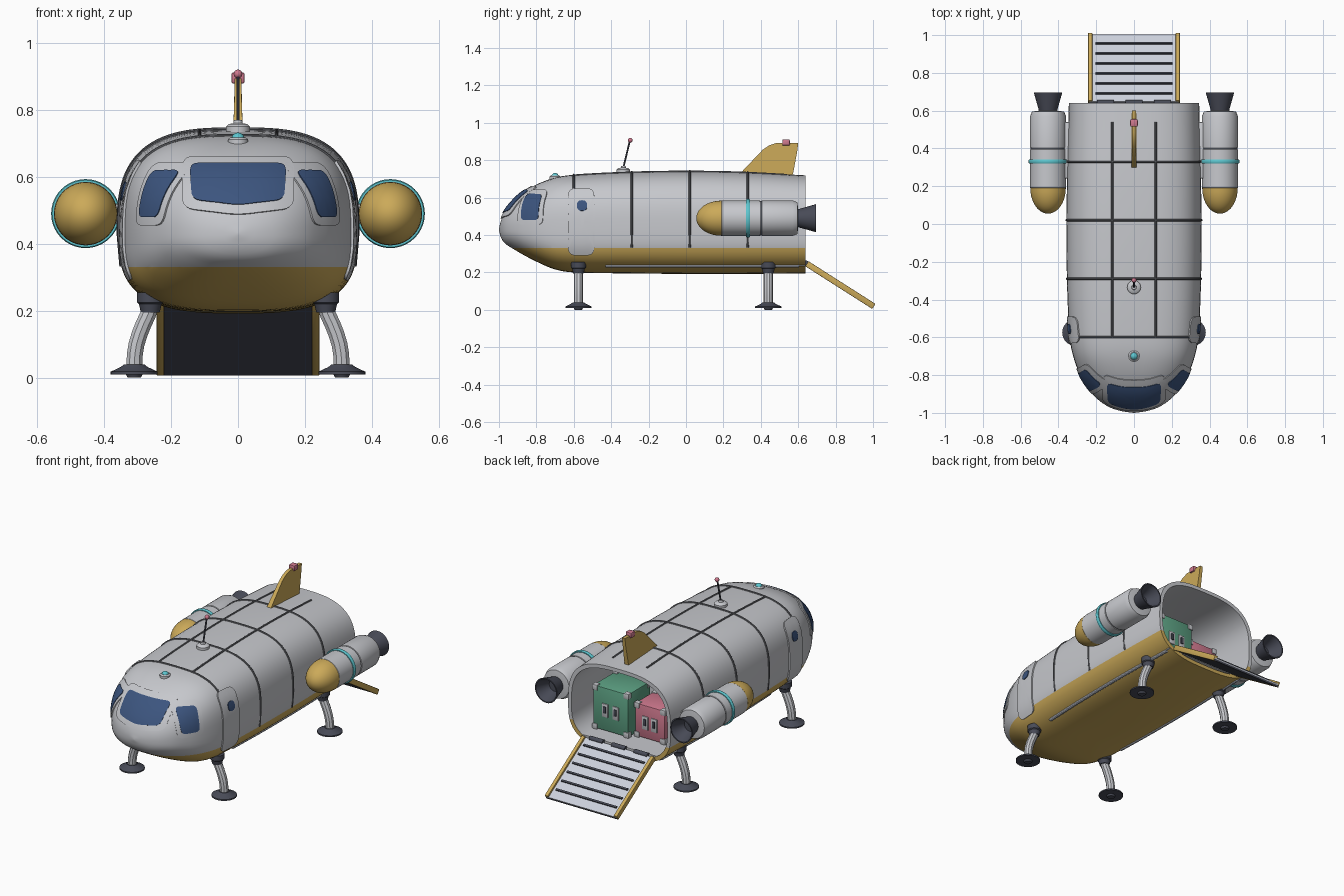
import bpy, bmesh, math
from mathutils import Vector, Matrix
from mathutils.bvhtree import BVHTree

if "Cube" in bpy.data.objects:
    bpy.data.objects.remove(bpy.data.objects["Cube"])

def material(name, c):
    m = bpy.data.materials.new(name)
    m.diffuse_color = (*c, 1)
    m.use_nodes = True
    m.node_tree.nodes["Principled BSDF"].inputs["Base Color"].default_value = m.diffuse_color
    return m
GREY = material("hull grey", (.57, .58, .61))
GOLD = material("gold", (.60, .40, .10))
SLATE = material("slate", (.065, .07, .095))
BLUE = material("window blue", (.045, .09, .21))
CYAN = material("cyan", (.11, .56, .62))
PINK = material("pink", (.62, .19, .27))
GREEN = material("green", (.11, .36, .23))
SEAM = material("seam grey", (.14, .145, .16))
PALE = material("ramp pale", (.60, .63, .71))

def finish(name, bm, *mats, recalc=True):
    if recalc:
        bmesh.ops.recalc_face_normals(bm, faces=bm.faces)
    me = bpy.data.meshes.new(name)
    bm.to_mesh(me)
    bm.free()
    ob = bpy.data.objects.new(name, me)
    bpy.context.collection.objects.link(ob)
    for m in mats:
        me.materials.append(m)
    return ob

def box(name, lo, hi, mat, bevel=0, mtx=Matrix()):
    bm = bmesh.new()
    bmesh.ops.create_cube(bm, size=1)
    lo, hi = Vector(lo), Vector(hi)
    for v in bm.verts:
        v.co = (lo + hi) / 2 + Vector(a * b for a, b in zip(v.co, hi - lo))
    if bevel:
        bmesh.ops.bevel(bm, geom=bm.edges[:], offset=bevel, segments=2, profile=.5, affect='EDGES')
    bm.transform(mtx)
    return finish(name, bm, mat)

def lathe(name, prof, mat, loc, along_y=False, n=32):
    bm = bmesh.new()
    rings = [[bm.verts.new((r * math.cos(t), r * math.sin(t), h)) for t in
              [2 * math.pi * i / n for i in range(n)]] for r, h in prof]
    for a, b in zip(rings, rings[1:]):
        for i in range(n):
            bm.faces.new((a[i], a[(i+1) % n], b[(i+1) % n], b[i]))
    bm.faces.new(rings[0])
    bm.faces.new(rings[-1])
    bmesh.ops.remove_doubles(bm, verts=bm.verts, dist=1e-5)
    if along_y:
        bm.transform(Matrix.Rotation(-math.pi / 2, 4, 'X'))
    bm.transform(Matrix.Translation(loc))
    return finish(name, bm, mat)

def ball(name, r, loc, mat):
    lathe(name, [(r * math.sin(math.pi * i / 10) + 1e-7, -r * math.cos(math.pi * i / 10)) for i in range(11)], mat, loc, n=20)

def tube(name, pts, r, mat):
    cu = bpy.data.curves.new(name, 'CURVE')
    cu.dimensions, cu.bevel_depth, cu.bevel_resolution, cu.use_fill_caps = '3D', r, 3, True
    sp = cu.splines.new('POLY')
    sp.points.add(len(pts) - 1)
    for p, co in zip(sp.points, pts):
        p.co = (*co, 1)
    cu.materials.append(mat)
    ob = bpy.data.objects.new(name, cu)
    bpy.context.collection.objects.link(ob)

# Hull stations: y, half width, top z, bottom z
ST = [(-1, .004, .434, .426), (-.99, .07, .475, .388), (-.97, .13, .522, .357), (-.93, .19, .575, .33),
      (-.88, .235, .622, .3), (-.8, .285, .67, .258), (-.7, .322, .707, .216), (-.6, .341, .722, .2),
      (-.3, .355, .737, .195), (0, .357, .742, .192), (.3, .354, .737, .192), (.64, .345, .719, .195)]
ZC = .43

def section(y):
    i = max(0, min(len(ST) - 2, sum(s[0] <= y for s in ST) - 1))
    a, b = ST[i], ST[i + 1]
    h = b[0] - a[0]
    t = (y - a[0]) / h
    def slope(k, j):
        p, q = ST[max(k - 1, 0)], ST[min(k + 1, len(ST) - 1)]
        return (q[j] - p[j]) / (q[0] - p[0]) * h
    out = [(2*t**3 - 3*t*t + 1) * a[j] + (t**3 - 2*t*t + t) * slope(i, j) + (3*t*t - 2*t**3) * b[j]
           + (t**3 - t*t) * slope(i + 1, j) for j in (1, 2, 3)]
    return (*out, 2.2 + .8 * min(1, (y + 1) / .3))

def ring(bm, y, inset=0, n=72):
    w, zt, zb, e = section(y)
    out = []
    for i in range(n):
        c, s = math.cos(2 * math.pi * i / n), math.sin(2 * math.pi * i / n)
        half = (zt if s > 0 else zb) - ZC
        half -= math.copysign(inset, half)
        out.append(bm.verts.new((math.copysign(abs(c) ** (2 / e), c) * (w - inset), y, ZC + half * abs(s) ** (2 / e))))
    return out

def skin(bm, rings):
    for a, b in zip(rings, rings[1:]):
        for i in range(len(a)):
            j = (i + 1) % len(a)
            bm.faces.new((a[i], a[j], b[j], b[i]))

# Hull with gold belly
bm = bmesh.new()
ys = [-1, -.997, -.994] + [-.99 + .01 * i for i in range(12)] + [-.87 + .03 * i for i in range(10)] + [-.55 + .07 * i for i in range(17)] + [.64]
rings = [ring(bm, y) for y in ys] + [ring(bm, .64, .022)]
skin(bm, rings)
bm.faces.new(rings[0])
bmesh.ops.recalc_face_normals(bm, faces=bm.faces)
bvh = BVHTree.FromBMesh(bm)
bmesh.ops.bisect_plane(bm, geom=bm.verts[:] + bm.edges[:] + bm.faces[:], plane_co=(0, 0, .33), plane_no=(0, 0, 1))
for f in bm.faces:
    f.material_index = int(f.calc_center_median().z < .33)
finish("hull", bm, GREY, GOLD)

# Open cargo bay lining
bm = bmesh.new()
rings = [ring(bm, y, .022) for y in (.64, .5, .35, .2, .05)]
skin(bm, rings)
bm.faces.new(rings[-1])
bmesh.ops.recalc_face_normals(bm, faces=bm.faces)
bmesh.ops.reverse_faces(bm, faces=bm.faces)
finish("cargo_bay", bm, GREY, recalc=False)
box("bay_floor", (-.27, .06, .235), (.27, .635, .255), GREY)

# Panel seams
def z_at(x, y):
    w, zt, _, e = section(y)
    return ZC + (zt - ZC) * (1 - (abs(x) / w) ** e) ** (1 / e)
for y in (-.6, -.29, .02, .33):
    w, zt, zb, e = section(y)
    pts = []
    for i in range(49):
        t = math.pi * i / 48
        c, s = math.cos(t), math.sin(t)
        pts.append((math.copysign(abs(c) ** (2 / e), c) * w, y, ZC + (zt - ZC) * max(s, 0) ** (2 / e)))
    xl = w * (1 - ((ZC - .333) / (ZC - zb)) ** e) ** (1 / e)
    tube("ring_seam", [(xl, y, .333)] + pts + [(-xl, y, .333)], .006, SEAM)
for x in (-.115, .115):
    tube("long_seam", [(x, -.6 + .057 * i, z_at(x, -.6 + .057 * i)) for i in range(21)], .006, SEAM)

# Plates that follow the hull: outline with rounded corners, projected along u x v
def outline(quad, r):
    q, pts = [Vector(p) for p in quad], []
    for i in range(len(q)):
        p, a, b = q[i], q[i - 1], q[(i + 1) % len(q)]
        s, e = p + (a - p).normalized() * r, p + (b - p).normalized() * r
        pts += [s * (1-t)**2 + p * 2*t*(1-t) + e * t*t for t in (0, .2, .4, .6, .8, 1)]
        nxt = b + (p - b).normalized() * r
        pts += [e.lerp(nxt, k / 6) for k in range(1, 6)]
    return pts

def plate(name, c, u, n, quad, r, off, mat):
    c, u, n = Vector(c), Vector(u).normalized(), Vector(n).normalized()
    v = Vector((0, 0, 1))
    bm = bmesh.new()
    def put(p, s, o):
        q = c + u * p.x * s + v * p.y * s
        loc, nor, _, _ = bvh.ray_cast(q + n, -n)
        return bm.verts.new(loc + nor * o if loc else q)
    pts = outline(quad, r)
    rings = [[put(p, 1, -.012) for p in pts]] + [[put(p, s, off) for p in pts] for s in (1, .85, .65, .45, .2)]
    skin(bm, rings)
    bm.faces.new(rings[0])
    bm.faces.new(rings[-1])
    finish(name, bm, mat)

def rect(w, h):
    return [(-w, -h), (w, -h), (w, h), (-w, h)]

front = ((0, 0, .575), (1, 0, 0), (0, -1, 0))
plate("front_window_frame", *front, [(-.165, -.07), (0, -.09), (.165, -.07), (.165, .082), (-.165, .082)], .035, .006, GREY)
plate("front_window", *front, [(-.135, -.046), (0, -.062), (.135, -.046), (.142, .06), (-.142, .06)], .025, .009, BLUE)
for s in (-1, 1):
    side = ((s * .255, -.835, .545), (s * .64, .77, 0), (s * .77, -.64, 0))
    plate("side_window_frame", *side, [(-.07, -.09), (.085, -.09), (.075, .095), (-.09, .095)], .035, .006, GREY)
    plate("side_window", *side, [(-.047, -.066), (.06, -.066), (.052, .07), (-.066, .07)], .025, .009, BLUE)
    flank = (0, 1, 0), (s, 0, 0)
    plate("side_door", (0, -.56, .47), *flank, rect(.07, .175), .04, .008, GREY)
    plate("door_porthole", (0, -.555, .555), *flank, rect(.027, .027), .025, .012, BLUE)
    # Belly rail
    rail = []
    for i in range(16):
        y = -.43 + i * .069
        w, _, zb, e = section(y)
        rail.append((s * w * (1 - ((ZC - .235) / (ZC - zb)) ** e) ** (1 / e), y, .235))
    tube("belly_rail", rail, .01, PALE)

    # Engine pods
    at = (s * .455, 0, .49)
    dome = [(.094 * math.sin(a) + 1e-7, .19 - .135 * math.cos(a)) for a in [math.pi / 2 * i / 10 for i in range(11)]]
    lathe("engine_dome", dome, GOLD, at, True, 40)
    lathe("engine_body", [(.09, .188), (.095, .192), (.095, .395), (.09, .398), (.09, .403), (.095, .406),
                          (.095, .57), (.085, .595), (.05, .6)], GREY, at, True, 40)
    lathe("engine_seam", [(.08, .396), (.092, .396), (.092, .405), (.08, .405)], SEAM, at, True, 40)
    lathe("engine_ring", [(.09, .32), (.1, .32), (.103, .325), (.103, .337), (.1, .342), (.09, .342)], CYAN, at, True, 40)
    lathe("engine_nozzle", [(.04, .595), (.048, .6), (.075, .695), (.068, .695), (.035, .615)], SLATE, at, True)
    box("engine_pylon", (s * .36 - .03, .24, .46), (s * .36 + .03, .54, .52), GREY, .008)

    # Landing legs
    for y in (-.575, .44):
        lathe("leg_hip", [(.028, .195), (.034, .22), (.04, .225), (.04, .255)], SLATE, (s * .262, y, 0))
        tube("leg", [(s * x, y, z) for x, z in ((.258, .22), (.268, .19), (.282, .16), (.294, .13), (.303, .1), (.308, .07), (.31, .025))], .025, GREY)
        lathe("foot_pad", [(.02, 0), (.025, .01), (.07, .01), (.07, .018), (.04, .032), (.03, .04)], SLATE, (s * .31, y, 0))

# Tail fin with beacon
bm = bmesh.new()
prof = [(.29, .715), (.30, .74), (.41, .856), (.445, .88), (.485, .893), (.6, .893), (.595, .85), (.57, .715)]
sides = [[bm.verts.new((s * (.014 if z < .75 else .01), y, z)) for y, z in prof] for s in (-1, 1)]
skin(bm, sides)
bm.faces.new(sides[0])
bm.faces.new(sides[1])
finish("tail_fin", bm, GOLD)
box("fin_beacon", (-.02, .515, .878), (.02, .555, .912), PINK, .007)

# Antenna and nose light
lathe("antenna_base", [(.036, .73), (.036, .75), (.028, .757), (.014, .76), (.012, .77)], GREY, (0, -.335, 0))
tube("antenna_rod", [(0, -.335, .76), (0, -.3, .905)], .005, SLATE)
ball("antenna_tip", .013, (0, -.298, .907), PINK)
lathe("nose_light_ring", [(.03, .69), (.03, .712), (.022, .718)], GREY, (0, -.7, 0))
ball("nose_light", .02, (0, -.7, .712), CYAN)

# Loading ramp, built along local y and tilted down
L = .425
tilt = Matrix.Translation((0, .645, .245)) @ Matrix.Rotation(-math.radians(32.5), 4, 'X')
box("ramp_underside", (-.24, 0, -.012), (.24, L, -.002), SLATE, 0, tilt)
box("ramp_deck", (-.235, 0, -.002), (.235, L, .006), PALE, 0, tilt)
for s in (-1, 1):
    box("ramp_rail", (s * .232 - .011, 0, -.014), (s * .232 + .011, L, .018), GOLD, .003, tilt)
for i in range(6):
    y = .05 + i * .063
    box("ramp_tread", (-.205, y - .006, .004), (.205, y + .006, .014), SLATE, .002, tilt)
for x in (-.15, 0, .15):
    lathe("ramp_hinge", [(.014, -.045), (.014, .045)], SLATE, (0, 0, 0), n=16).matrix_world = \
        Matrix.Translation((x, .642, .25)) @ Matrix.Rotation(math.pi / 2, 4, 'Y')

# Cargo crates with corner caps and latches
def crate(name, lo, hi, mat):
    box(name, lo, hi, mat, .006)
    for x in (lo[0], hi[0]):
        for y in (lo[1], hi[1]):
            for z in (lo[2], hi[2]):
                p = [c + (.012 if c == l else -.012) for c, l in zip((x, y, z), lo)]
                box(name + "_corner", [c - .017 for c in p], [c + .017 for c in p], GREY, .004)
    mid = (lo[2] + hi[2]) / 2
    for k in (.35, .65):
        x = lo[0] + (hi[0] - lo[0]) * k
        box(name + "_latch_plate", (x - .02, hi[1] - .002, mid - .045), (x + .02, hi[1] + .006, mid + .035), GREY, .002)
        box(name + "_latch", (x - .008, hi[1], mid - .02), (x + .008, hi[1] + .012, mid + .02), SLATE, .002)
crate("green_crate", (.015, .32, .26), (.25, .535, .52), GREEN)
crate("pink_crate", (-.2, .3, .26), (.0, .49, .46), PINK)

# Convert curves and smooth everything, keeping sharp edges
bpy.ops.object.select_all(action='SELECT')
bpy.context.view_layer.objects.active = bpy.data.objects["hull"]
bpy.ops.object.convert(target='MESH')
bpy.ops.object.shade_smooth_by_angle(angle=math.radians(35))
